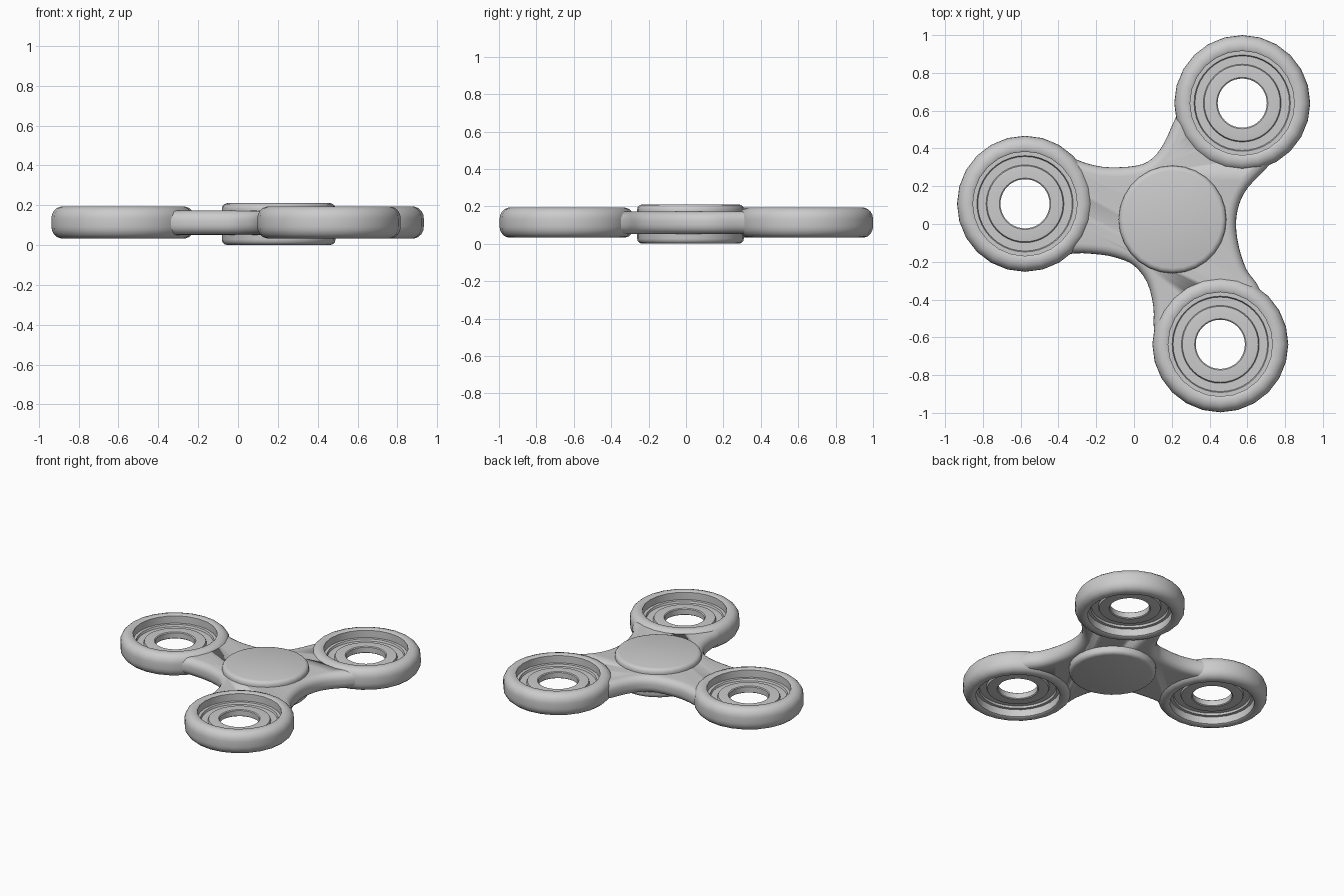
import bpy, bmesh
from math import sin, cos, pi, radians
from mathutils import Vector

if "Cube" in bpy.data.objects:
    bpy.data.objects.remove(bpy.data.objects["Cube"])

MID = 0.113
LOBES = [(0.573, 0.64), (-0.577, 0.107), (0.457, -0.637)]


def finish(name, bm, angle=35):
    bmesh.ops.remove_doubles(bm, verts=bm.verts, dist=1e-5)
    bmesh.ops.recalc_face_normals(bm, faces=bm.faces)
    me = bpy.data.meshes.new(name)
    bm.to_mesh(me)
    bm.free()
    ob = bpy.data.objects.new(name, me)
    bpy.context.collection.objects.link(ob)
    bpy.ops.object.select_all(action='DESELECT')
    ob.select_set(True)
    bpy.context.view_layer.objects.active = ob
    bpy.ops.object.shade_smooth_by_angle(angle=radians(angle))
    return ob


def lathe(name, half, centre, z, sides, closed_ring):
    """Spin a half profile of (radius, height above z), mirrored below z."""
    prof = half + [(r, -h) for r, h in reversed(half)]
    bm = bmesh.new()
    rings = []
    for i in range(sides):
        a = 2 * pi * i / sides + pi / 2
        rings.append([bm.verts.new((centre[0] + r * cos(a), centre[1] + r * sin(a), z + h))
                      for r, h in prof])
    n = len(prof)
    for i in range(sides):
        p, q = rings[i], rings[(i + 1) % sides]
        for j in range(n if closed_ring else n - 1):
            k = (j + 1) % n
            bm.faces.new((p[j], q[j], q[k], p[k]))
    if not closed_ring:
        bm.faces.new([r[0] for r in rings])
        bm.faces.new([r[-1] for r in rings])
    return finish(name, bm)


# Waist curves between neighbouring lobes, counter-clockwise
waists = [
    [(0.24, 0.60), (0.205, 0.53), (0.16, 0.43), (0.10, 0.35), (0.02, 0.31),
     (-0.13, 0.30), (-0.235, 0.317), (-0.325, 0.35), (-0.42, 0.395)],
    [(-0.41, -0.18), (-0.315, -0.155), (-0.17, -0.163), (-0.08, -0.183), (0.0, -0.22),
     (0.07, -0.31), (0.103, -0.44), (0.105, -0.55), (0.135, -0.63)],
    [(0.69, -0.40), (0.65, -0.315), (0.595, -0.24), (0.555, -0.12), (0.54, 0.0),
     (0.557, 0.105), (0.605, 0.195), (0.705, 0.30), (0.79, 0.41)],
]


def smooth(pts, steps=3):
    out = []
    for i in range(len(pts) - 1):
        p = [Vector(pts[max(0, min(len(pts) - 1, i + d))]) for d in (-1, 0, 1, 2)]
        for s in range(steps):
            t = s / steps
            out.append(0.5 * (2 * p[1] + (p[2] - p[0]) * t
                       + (2 * p[0] - 5 * p[1] + 4 * p[2] - p[3]) * t * t
                       + (3 * p[1] - p[0] - 3 * p[2] + p[3]) * t ** 3))
    return out + [Vector(pts[-1])]


# Three-armed body with rounded edges
outline, normals = [], []
for w in waists:
    c = smooth(w)
    for i, p in enumerate(c):
        d = (c[min(i + 1, len(c) - 1)] - c[max(i - 1, 0)]).normalized()
        outline.append(p)
        normals.append(Vector((-d.y, d.x)))
R = 0.05
layers = []
for i in range(6):
    a = pi / 2 * i / 5
    layers.append((R * (1 - sin(a)), 0.061 - R + R * cos(a)))
layers += [(s, -h) for s, h in reversed(layers)]
bm = bmesh.new()
rows = [[bm.verts.new((*(p + n * s), MID - 0.001 + h)) for p, n in zip(outline, normals)]
        for s, h in layers]
N = len(outline)
for a, b in zip(rows, rows[1:]):
    for i in range(N):
        j = (i + 1) % N
        bm.faces.new((a[i], a[j], b[j], b[i]))
bm.faces.new(rows[0])
bm.faces.new(rows[-1])
body = finish("arm_body", bm)

# Cutters clearing the lobe pockets out of the body
for c in LOBES:
    cut = lathe("pocket_cutter", [(0.305, 0.3)], c, MID, 48, False)
    cut.hide_render = True
    cut.hide_set(True)
    m = body.modifiers.new("pocket", 'BOOLEAN')
    m.operation = 'DIFFERENCE'
    m.solver = 'EXACT'
    m.object = cut

# Lobe rims and the grooved bearings inside them
rim = [(0.36, 0.02), (0.357, 0.04), (0.347, 0.059), (0.332, 0.073), (0.312, 0.08),
       (0.285, 0.08), (0.276, 0.074), (0.276, 0.02)]
bearing = [(0.28, 0.022), (0.255, 0.022), (0.25, 0.008), (0.206, 0.008),
           (0.201, 0.022), (0.187, 0.024), (0.136, 0.024), (0.13, 0.019)]
for c in LOBES:
    lathe("lobe_rim", rim, c, MID, 24, True)
    lathe("bearing", bearing, c, MID, 40, True)

# Central finger pad, top and bottom
lathe("finger_pad", [(0.258, 0.105), (0.272, 0.101), (0.282, 0.091), (0.285, 0.078)],
      (0.204, 0.024), 0.105, 28, False)
